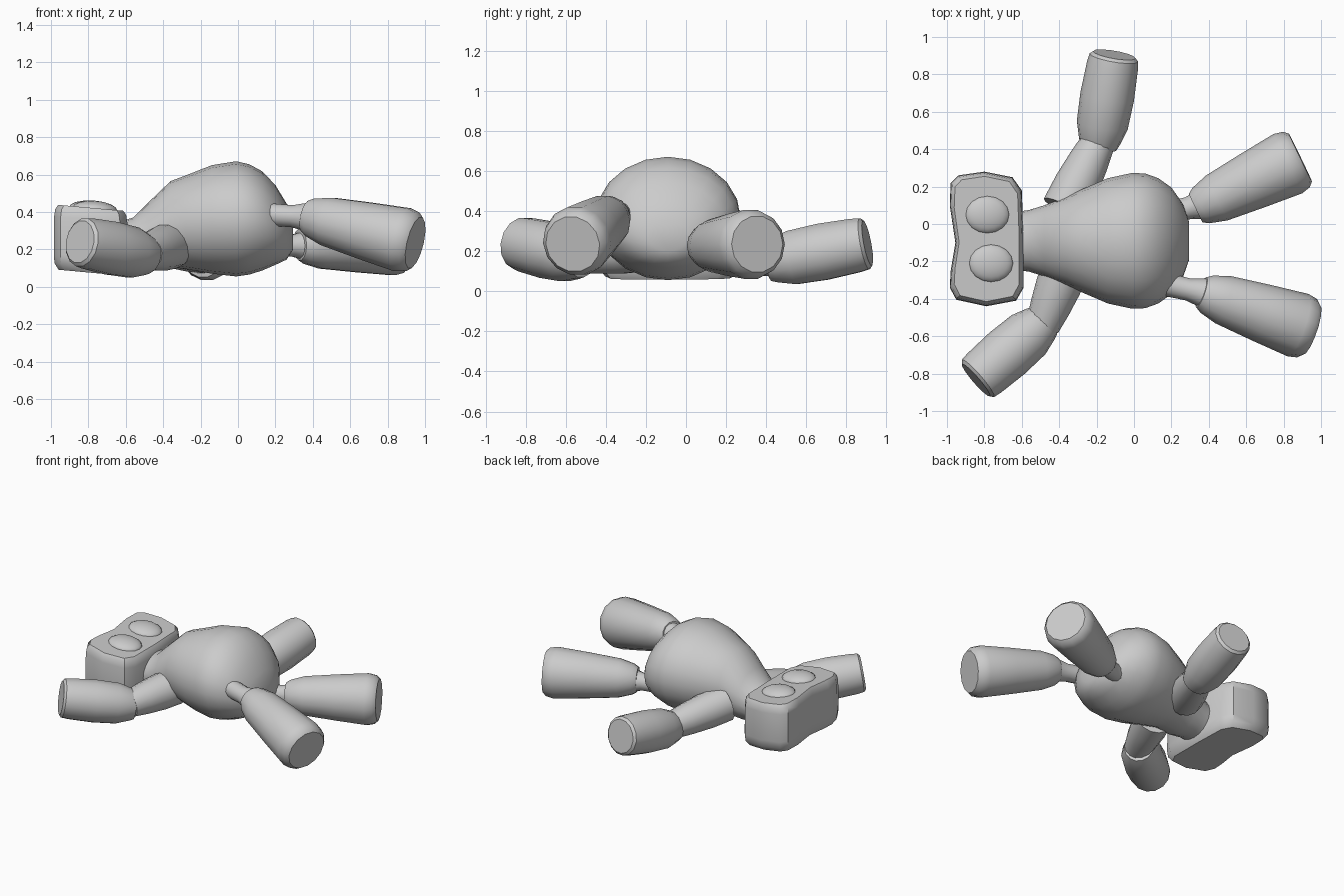
import bpy, bmesh
from math import sin, cos, pi, radians
from mathutils import Vector

if "Cube" in bpy.data.objects:
    bpy.data.objects.remove(bpy.data.objects["Cube"])


def loft(name, rings, angle=38):
    """Skin a list of equal-sized point rings and cap both ends."""
    bm = bmesh.new()
    loops = [[bm.verts.new(p) for p in ring] for ring in rings]
    n = len(loops[0])
    for a, b in zip(loops, loops[1:]):
        for i in range(n):
            j = (i + 1) % n
            bm.faces.new((a[i], a[j], b[j], b[i]))
    bm.faces.new(loops[0])
    bm.faces.new(loops[-1])
    bmesh.ops.recalc_face_normals(bm, faces=bm.faces)
    mesh = bpy.data.meshes.new(name)
    bm.to_mesh(mesh)
    bm.free()
    obj = bpy.data.objects.new(name, mesh)
    bpy.context.collection.objects.link(obj)
    smooth(obj, angle)
    return obj


def smooth(obj, angle):
    bpy.ops.object.select_all(action='DESELECT')
    obj.select_set(True)
    bpy.context.view_layer.objects.active = obj
    bpy.ops.object.shade_smooth_by_angle(angle=radians(angle))


def limb(name, start, end, profile, sides=14):
    """Round limb along an axis; profile holds (fraction, radius) pairs."""
    start, end = Vector(start), Vector(end)
    axis = end - start
    side = axis.cross(Vector((0, 0, 1))).normalized()
    up = side.cross(axis).normalized()
    rings = []
    for t, r in profile:
        c = start + axis * t
        rings.append([c + r * (cos(a) * side + sin(a) * up)
                      for a in (2 * pi * i / sides for i in range(sides))])
    return loft(name, rings)


# Egg-shaped body lying along x: x, centre z, half width, half height
sections = [(-0.63, 0.22, 0.155, 0.13), (-0.56, 0.235, 0.165, 0.135),
            (-0.48, 0.27, 0.19, 0.18), (-0.36, 0.335, 0.235, 0.23),
            (-0.28, 0.345, 0.275, 0.25), (-0.14, 0.36, 0.335, 0.29),
            (-0.01, 0.363, 0.363, 0.308), (0.06, 0.36, 0.36, 0.295),
            (0.13, 0.352, 0.335, 0.265), (0.20, 0.33, 0.285, 0.213),
            (0.26, 0.295, 0.20, 0.15), (0.295, 0.275, 0.10, 0.075)]
loft("body", [[(x, -0.09 + w * cos(2 * pi * i / 20), z + h * sin(2 * pi * i / 20))
               for i in range(20)] for x, z, w, h in sections], 60)

# Head block: a chamfered outline with a shallow waist, sheared slightly in z
outline = [(-0.955, -0.10), (-0.985, 0.10), (-0.98, 0.22), (-0.94, 0.26),
           (-0.80, 0.28), (-0.65, 0.25), (-0.60, 0.18), (-0.59, -0.08),
           (-0.59, -0.34), (-0.63, -0.41), (-0.79, -0.44), (-0.95, -0.405),
           (-0.985, -0.34), (-0.98, -0.25)]
layers = [(0.075, 0.87, 0.90), (0.11, 0.98, 0.98), (0.16, 1, 1),
          (0.36, 0.99, 0.99), (0.40, 0.96, 0.97), (0.422, 0.88, 0.93)]
loft("head", [[(-0.787 + (x + 0.787) * sx, -0.08 + (y + 0.08) * sy,
                z - 0.08 * (x + 0.787)) for x, y in outline]
              for z, sx, sy in layers])

# Domed eyes on the upper face of the head
for name, x, y in (("left_eye", -0.785, 0.05), ("right_eye", -0.765, -0.21)):
    bpy.ops.mesh.primitive_uv_sphere_add(segments=16, ring_count=8, radius=1,
                                         location=(x, y, 0.415),
                                         rotation=(0, radians(4.5), 0))
    eye = bpy.context.object
    eye.name = name
    eye.scale = (0.12, 0.102, 0.045)
    smooth(eye, 60)

# Arms: slim upper part and thick forearm
upper = [(0, 0.125), (0.35, 0.122), (0.7, 0.108), (1, 0.09)]
forearm = [(0, 0.098), (0.07, 0.112), (0.24, 0.138), (0.55, 0.145),
           (0.88, 0.138), (0.97, 0.132), (1, 0.115)]
limb("left_upper_arm", (-0.37, 0.08, 0.24), (-0.185, 0.45, 0.16), upper)
limb("left_forearm", (-0.19, 0.41, 0.145), (-0.105, 0.905, 0.24), forearm)
limb("right_upper_arm", (-0.36, -0.22, 0.22), (-0.49, -0.55, 0.18), upper)
limb("right_forearm", (-0.475, -0.515, 0.165), (-0.845, -0.835, 0.24), forearm)

# Legs: thin joint at the body and a flared lower leg
joint = [(0, 0.062), (0.5, 0.06), (0.85, 0.078), (1, 0.085)]
shin = [(0, 0.085), (0.05, 0.105), (0.2, 0.133), (0.55, 0.157),
        (0.88, 0.176), (0.96, 0.165), (1, 0.142)]
limb("left_leg_joint", (0.20, 0.06, 0.22), (0.38, 0.11, 0.22), joint)
limb("left_leg", (0.33, 0.085, 0.225), (0.89, 0.355, 0.235), shin)
limb("right_leg_joint", (0.18, -0.325, 0.385), (0.40, -0.375, 0.37), joint)
limb("right_leg", (0.36, -0.365, 0.378), (0.948, -0.565, 0.235), shin)
